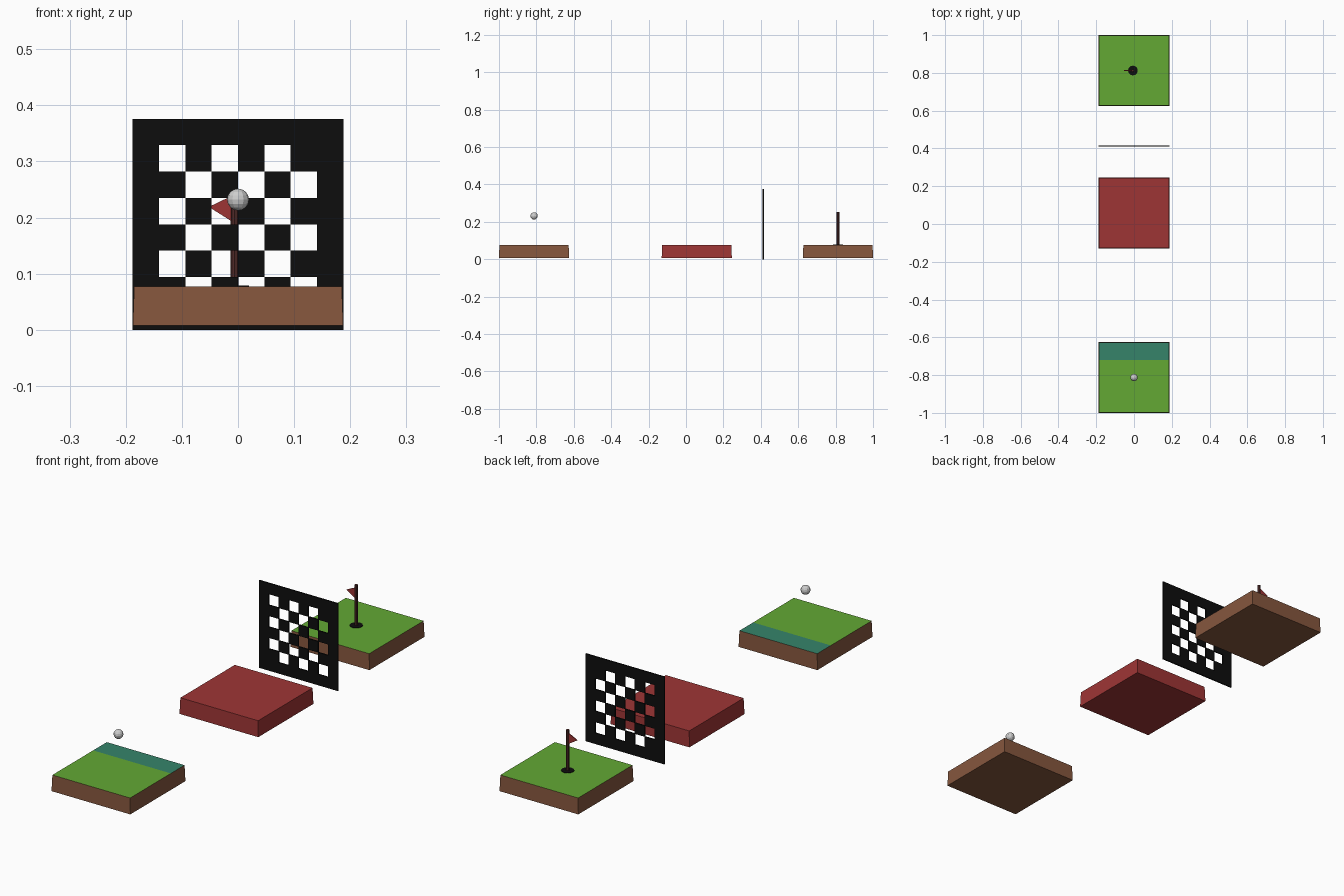
import bpy, bmesh, math
from mathutils import Matrix

if "Cube" in bpy.data.objects:
    bpy.data.objects.remove(bpy.data.objects["Cube"])


def material(name, r, g, b):
    lin = [((c / 255 + 0.055) / 1.055) ** 2.4 for c in (r, g, b)]
    m = bpy.data.materials.new(name)
    m.diffuse_color = (*lin, 1)
    m.use_nodes = True
    m.node_tree.nodes["Principled BSDF"].inputs["Base Color"].default_value = m.diffuse_color
    return m


GREEN = material("grass green", 99, 169, 52)
BROWN = material("earth brown", 134, 87, 62)
RED = material("brick red", 158, 53, 53)
TEAL = material("teal", 54, 132, 106)
BLACK = material("black", 13, 13, 13)
POLE = material("dark maroon", 80, 42, 40)
WHITE = material("ball grey", 205, 205, 205)


def make(name, bm, *mats):
    bmesh.ops.recalc_face_normals(bm, faces=bm.faces)
    me = bpy.data.meshes.new(name)
    bm.to_mesh(me)
    bm.free()
    for m in mats:
        me.materials.append(m)
    ob = bpy.data.objects.new(name, me)
    bpy.context.collection.objects.link(ob)
    return ob


def block(name, y, side, top, strip=None):
    """Slightly tapered slab; top face coloured, optional strip along its back."""
    bm = bmesh.new()
    bmesh.ops.create_cube(bm, size=1)
    for v in bm.verts:
        up = v.co.z > 0
        half = 0.185 if up else 0.1875
        v.co.x = math.copysign(half, v.co.x)
        v.co.y = math.copysign(half, v.co.y) + y
        v.co.z = 0.077 if up else 0.008
    if strip:
        bmesh.ops.bisect_plane(bm, geom=bm.verts[:] + bm.edges[:] + bm.faces[:],
                               plane_co=(0, y + 0.092, 0), plane_no=(0, 1, 0))
    bm.normal_update()
    for f in bm.faces:
        if f.normal.z > 0.9:
            back = strip and f.calc_center_median().y > y + 0.092
            f.material_index = 2 if back else 1
    make(name, bm, side, top, strip or top)


def cylinder(name, x, y, z0, z1, r, sides, mat):
    bm = bmesh.new()
    bmesh.ops.create_cone(bm, cap_ends=True, segments=sides, radius1=r, radius2=r,
                          depth=z1 - z0, matrix=Matrix.Translation((x, y, (z0 + z1) / 2)))
    return make(name, bm, mat)


# Three platforms
block("start_platform", -0.8125, BROWN, GREEN, TEAL)
block("middle_platform", 0.0575, RED, RED)
block("goal_platform", 0.8125, BROWN, GREEN)

# Ball floating over the start
bm = bmesh.new()
bmesh.ops.create_uvsphere(bm, u_segments=12, v_segments=8, radius=0.0195,
                          matrix=Matrix.Translation((0, -0.8125, 0.232)))
make("ball", bm, WHITE)

# Upright screen: 8 x 8 cells with a checkerboard of openings inside the border
bm = bmesh.new()
cell = 0.376 / 8
for i in range(8):
    for j in range(8):
        inside = 1 <= i <= 6 and 1 <= j <= 6
        if inside and (i + j) % 2 == 1:
            continue
        x, z = -0.188 + i * cell, j * cell
        bm.faces.new([bm.verts.new((x + a * cell, 0.413, z + b * cell))
                      for a, b in ((0, 0), (1, 0), (1, 1), (0, 1))])
bmesh.ops.remove_doubles(bm, verts=bm.verts, dist=0.001)
screen = make("checker_screen", bm, BLACK)
mod = screen.modifiers.new("thickness", "SOLIDIFY")
mod.thickness = 0.006
mod.offset = 0

# Hole, flag pole and flag
PX, PY = -0.006, 0.8125
cylinder("hole", PX, PY, 0.075, 0.079, 0.026, 12, BLACK)
cylinder("flag_pole", PX, PY, 0.077, 0.252, 0.007, 8, POLE)
bm = bmesh.new()
front = bm.faces.new([bm.verts.new((x, PY - 0.002, z)) for x, z in
                      ((PX, 0.19), (PX, 0.241), (-0.052, 0.219))])
ext = bmesh.ops.extrude_face_region(bm, geom=[front])
for v in ext["geom"]:
    if isinstance(v, bmesh.types.BMVert):
        v.co.y += 0.004
make("flag", bm, RED)
